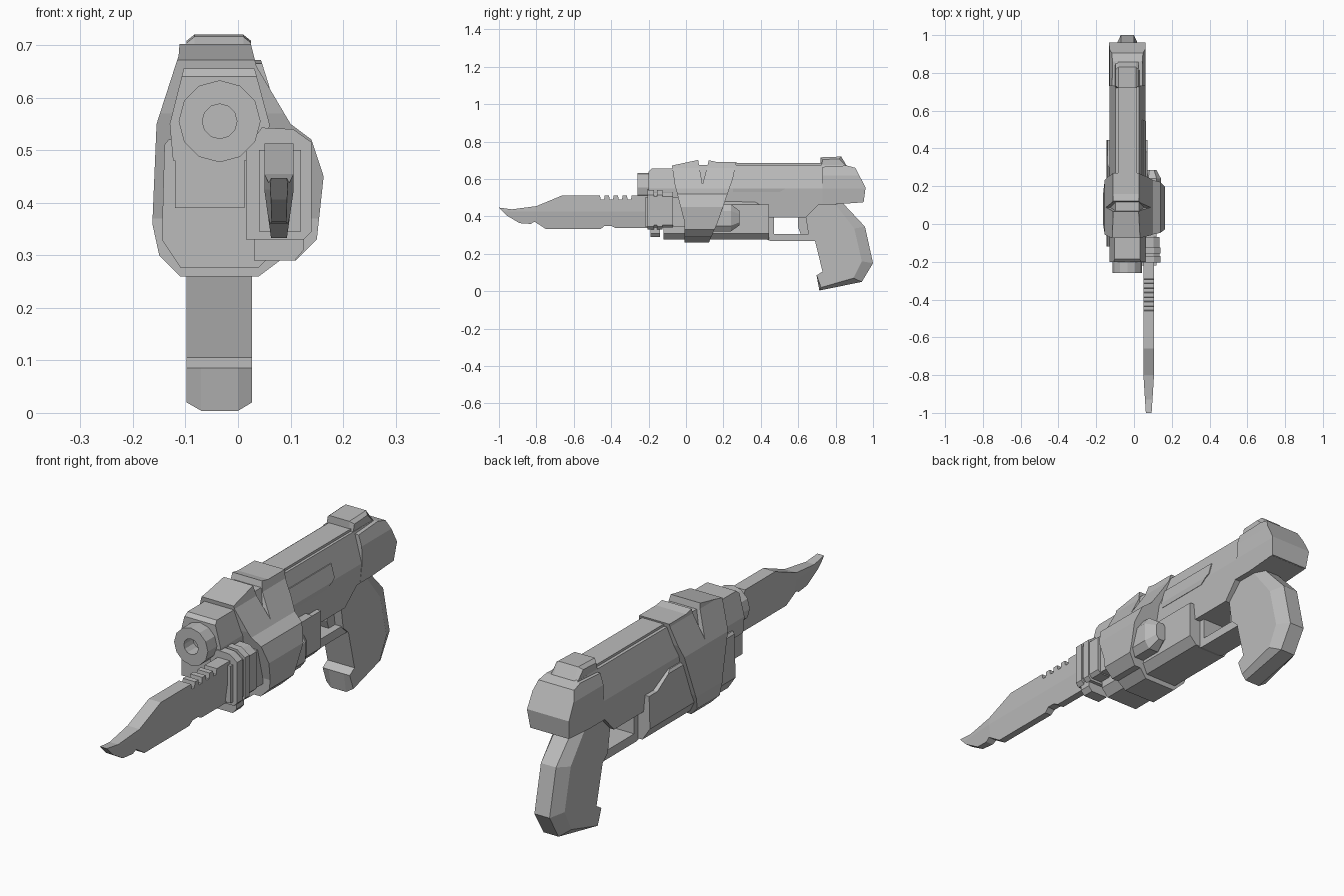
import bpy, bmesh, math

grey = bpy.data.materials.new("plain_grey")
grey.diffuse_color = (0.5, 0.5, 0.5, 1)
CX = -0.035  # centre line of the gun


def loft(name, layers, axis):
    """Join equal-length outlines placed along an axis and cap both ends."""
    bm = bmesh.new()
    rings = []
    for d, pts in layers:
        place = {0: lambda a, b: (d, a, b), 1: lambda a, b: (a, d, b), 2: lambda a, b: (a, b, d)}[axis]
        rings.append([bm.verts.new(place(a, b)) for a, b in pts])
    n = len(rings[0])
    for r0, r1 in zip(rings, rings[1:]):
        for i in range(n):
            j = (i + 1) % n
            bm.faces.new((r0[i], r0[j], r1[j], r1[i]))
    bm.faces.new(rings[0])
    bm.faces.new(rings[-1])
    bmesh.ops.recalc_face_normals(bm, faces=bm.faces)
    me = bpy.data.meshes.new(name)
    bm.to_mesh(me)
    bm.free()
    me.materials.append(grey)
    ob = bpy.data.objects.new(name, me)
    bpy.context.collection.objects.link(ob)
    return ob


def prism(name, pts, lo, hi, axis=0):
    return loft(name, [(lo, pts), (hi, pts)], axis)


def box(name, x, y, z):
    return prism(name, [(y[0], z[0]), (y[1], z[0]), (y[1], z[1]), (y[0], z[1])], *x)


def carve(name, section, side):
    """Solid that matches a front section (x, z) and a side profile (y, z)."""
    ob = prism(name, section, -1.5, 1.5, 1)
    cutter = prism("cutter", side, -1, 1, 0)
    cutter.hide_render = True
    mod = ob.modifiers.new("cut", 'BOOLEAN')
    mod.operation, mod.solver, mod.object = 'INTERSECT', 'EXACT', cutter
    dg = bpy.context.evaluated_depsgraph_get()
    me = bpy.data.meshes.new_from_object(ob.evaluated_get(dg))
    ob.modifiers.clear()
    ob.data = me
    bpy.data.objects.remove(cutter)
    return ob


def shrink(pts, k, c):
    return [(c[0] + (a - c[0]) * k, c[1] + (b - c[1]) * k) for a, b in pts]


def ring(r, n=12):
    return [(CX + r * math.cos(2 * math.pi * i / n), 0.555 + r * math.sin(2 * math.pi * i / n)) for i in range(n)]


# upper body
carve("upper_body",
      [(-0.097, 0.68), (0.025, 0.68), (0.06, 0.55), (0.045, 0.385), (-0.115, 0.385), (-0.13, 0.55)],
      [(-0.2, 0.48), (-0.2, 0.64), (-0.185, 0.655), (-0.06, 0.655), (0, 0.675), (0.85, 0.675),
       (0.905, 0.655), (0.955, 0.555), (0.945, 0.475), (0.8, 0.465), (0.71, 0.465), (0.64, 0.395),
       (0.3, 0.395), (0.3, 0.48)])
carve("rear_block",
      [(-0.108, 0.69), (0.038, 0.69), (0.06, 0.62), (0.062, 0.55), (0.052, 0.46), (-0.122, 0.46),
       (-0.132, 0.55), (-0.13, 0.62)],
      [(0.73, 0.47), (0.73, 0.665), (0.86, 0.672), (0.905, 0.66), (0.96, 0.555), (0.95, 0.476), (0.8, 0.465)])
box("top_rail", (-0.085, 0.015), (0.25, 0.73), (0.66, 0.685))
loft("rear_sight", [(x, [(0.72, 0.66), (0.72 + e, 0.716 - e), (0.83 - e, 0.72 - e), (0.865, 0.66)])
                    for x, e in ((-0.098, 0.012), (-0.083, 0), (0.01, 0), (0.025, 0.012))], 0)
carve("side_plate", [(0.03, 0.62), (0.045, 0.62), (0.064, 0.55), (0.06, 0.53), (0.03, 0.53)],
      [(0.25, 0.53), (0.25, 0.615), (0.55, 0.615), (0.55, 0.56), (0.5, 0.53)])

# barrel with bore
loft("barrel", [(-0.15, ring(0.078)), (-0.26, ring(0.078)), (-0.26, ring(0.033)), (-0.19, ring(0.033))], 1)
box("front_block", (-0.12, 0.012), (-0.2, -0.05), (0.39, 0.49))

# lower body
carve("lower_body",
      [(-0.125, 0.53), (-0.14, 0.51), (-0.145, 0.33), (-0.11, 0.277), (0.04, 0.277), (0.072, 0.31),
       (0.072, 0.465), (0.05, 0.48), (-0.06, 0.53)],
      [(-0.12, 0.27), (-0.12, 0.52), (0.3, 0.52), (0.39, 0.465), (0.445, 0.465), (0.445, 0.27)])

# wrap-around band: two straps joining in a V
carve("wrap_band",
      [(-0.11, 0.72), (0.02, 0.72), (0.035, 0.66), (0.1, 0.55), (0.14, 0.52), (0.163, 0.45), (0.15, 0.33),
       (0.11, 0.29), (0.08, 0.29), (0.04, 0.26), (-0.11, 0.26), (-0.15, 0.3), (-0.163, 0.36),
       (-0.155, 0.55), (-0.113, 0.68)],
      [(-0.075, 0.672), (0.065, 0.702), (0.088, 0.57), (0.122, 0.7), (0.16, 0.692), (0.27, 0.692),
       (0.25, 0.6), (0.17, 0.37), (0.118, 0.25), (-0.008, 0.25), (-0.008, 0.37), (-0.06, 0.57)])

# trigger guard and trigger
prism("trigger_guard", [(0.435, 0.275), (0.455, 0.268), (0.7, 0.268), (0.7, 0.305), (0.47, 0.305),
                        (0.47, 0.41), (0.435, 0.41)], -0.09, 0.02)
prism("trigger", [(0.6, 0.41), (0.66, 0.41), (0.66, 0.3), (0.615, 0.3), (0.6, 0.34)], -0.06, -0.01)

# grip, chamfered along the back
full = [(0.64, 0.4), (0.655, 0.3), (0.69, 0.268), (0.73, 0.105), (0.698, 0.085), (0.713, 0.004),
        (0.94, 0.05), (1.0, 0.15), (0.957, 0.345), (0.835, 0.475), (0.72, 0.475)]
back = full[:5] + [(0.722, 0.02), (0.895, 0.07), (0.94, 0.16), (0.9, 0.335), (0.79, 0.475), (0.72, 0.475)]
loft("grip", [(-0.098, back), (-0.07, full), (0.0, full), (0.027, back)], 0)

# blade
outline = [(-1, 0.447), (-0.93, 0.438), (-0.8, 0.455), (-0.66, 0.513)]
for i in range(4):  # saw notches on the spine
    y = -0.46 + i * 0.048
    outline += [(y, 0.513), (y + 0.004, 0.49), (y + 0.022, 0.49), (y + 0.025, 0.513)]
outline += [(-0.2, 0.513), (-0.2, 0.337), (-0.375, 0.337), (-0.4, 0.35), (-0.435, 0.35), (-0.455, 0.333),
            (-0.75, 0.333), (-0.81, 0.372), (-0.83, 0.36), (-0.89, 0.364), (-0.96, 0.406)]
blade = prism("blade", outline, 0.05, 0.106)
bm = bmesh.new()
bm.from_mesh(blade.data)
for co, no in (((0, 0, 0.425), (0, 0, 1)), ((0, -0.8, 0), (0, 1, 0))):
    bmesh.ops.bisect_plane(bm, geom=bm.verts[:] + bm.edges[:] + bm.faces[:], plane_co=co, plane_no=no)
for v in bm.verts:
    k = 1 - 0.45 * max(0, 0.425 - v.co.z) / 0.09 - 0.45 * max(0, -0.8 - v.co.y) / 0.2
    v.co.x = 0.078 + (v.co.x - 0.078) * max(k, 0.3)
bm.to_mesh(blade.data)
bm.free()

# blade mount: handle, collar plates, lower nub and pommel
box("blade_handle", (0.04, 0.12), (-0.22, 0.2), (0.345, 0.5))
collar = [(0.015, 0.5), (0.045, 0.543), (0.105, 0.54), (0.14, 0.515), (0.14, 0.345), (0.125, 0.33), (0.015, 0.33)]
prism("collar_front", collar, -0.205, -0.17, 1)
prism("collar_core", shrink(collar, 0.9, (0.078, 0.43)), -0.18, -0.07, 1)
prism("collar_rear", collar, -0.155, -0.125, 1)
prism("collar_nub", [(0.03, 0.34), (0.125, 0.34), (0.125, 0.31), (0.108, 0.29), (0.03, 0.29)], -0.19, -0.14, 1)
knob = [(0.05, 0.35), (0.075, 0.32), (0.12, 0.32), (0.143, 0.35), (0.143, 0.43), (0.12, 0.465), (0.075, 0.465), (0.05, 0.43)]
loft("pommel", [(0.1, knob), (0.24, knob), (0.285, shrink(knob, 0.55, (0.09, 0.39)))], 1)
